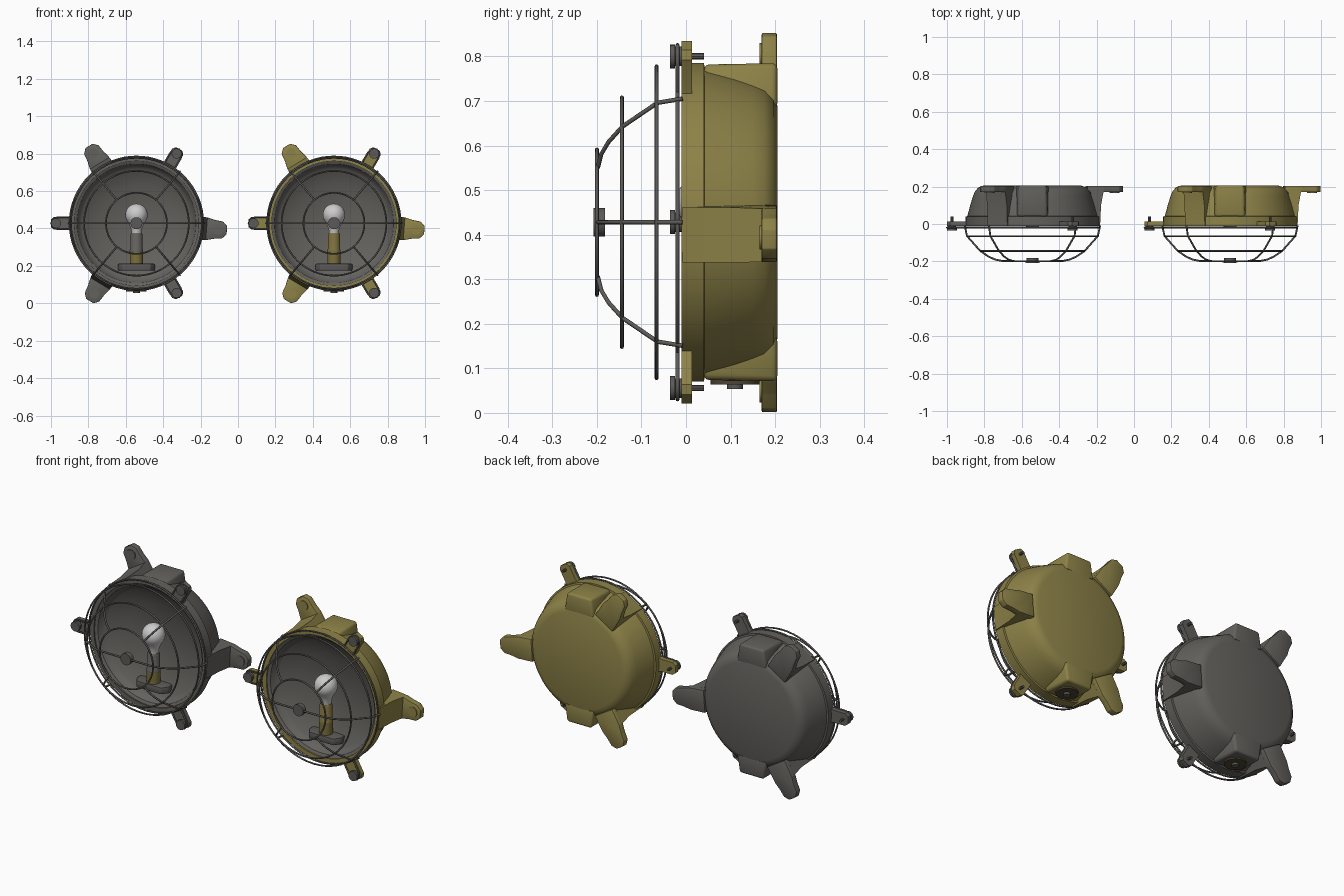
import bpy, bmesh, math
from mathutils import Vector

if "Cube" in bpy.data.objects:
    bpy.data.objects.remove(bpy.data.objects["Cube"])

CZ = 0.428


def mat(name, col):
    m = bpy.data.materials.new(name)
    m.diffuse_color = (*col, 1)
    m.use_nodes = True
    m.node_tree.nodes["Principled BSDF"].inputs["Base Color"].default_value = m.diffuse_color
    return m


GREY = mat("grey_paint", (0.125, 0.12, 0.11))
YELLOW = mat("yellow_paint", (0.27, 0.225, 0.065))
STEEL = mat("dark_steel", (0.105, 0.102, 0.096))
BRASS = mat("brass", (0.2, 0.16, 0.045))
GLASS = mat("bulb_glass", (0.6, 0.6, 0.6))
RUBBER = mat("dark_gland", (0.075, 0.06, 0.035))


def finish(name, mesh, material, angle=35):
    mesh.materials.clear()
    mesh.materials.append(material)
    for p in mesh.polygons:
        p.use_smooth = True
        p.material_index = 0
    mesh.set_sharp_from_angle(angle=math.radians(angle))
    ob = bpy.data.objects.new(name, mesh)
    bpy.context.collection.objects.link(ob)
    return ob


def from_bm(name, bm, material, angle=35):
    bmesh.ops.remove_doubles(bm, verts=bm.verts, dist=1e-5)
    bmesh.ops.recalc_face_normals(bm, faces=bm.faces)
    me = bpy.data.meshes.new(name)
    bm.to_mesh(me)
    bm.free()
    return finish(name, me, material, angle)


def lathe(name, profile, centre, material, axis="Y", n=32, angle=35):
    """Revolve (radius, height) points round an axis through centre."""
    bm = bmesh.new()
    c = Vector(centre)
    rings = []
    for r, h in profile:
        ring = []
        for i in range(n):
            a = 2 * math.pi * i / n
            u, v = r * math.cos(a), r * math.sin(a)
            ring.append(bm.verts.new(c + Vector((u, h, v) if axis == "Y" else (u, v, h))))
        rings.append(ring)
    for p, q in zip(rings, rings[1:]):
        for i in range(n):
            j = (i + 1) % n
            bm.faces.new((p[i], p[j], q[j], q[i]))
    return from_bm(name, bm, material, angle)


def disc(name, centre, r, h0, h1, material, axis="Y", n=16):
    return lathe(name, [(0, h0), (r, h0), (r, h1), (0, h1)], centre, material, axis, n)


def polar(cx, deg, r, t=0, y=0):
    a = math.radians(deg)
    return Vector((cx + r * math.cos(a) - t * math.sin(a), y,
                   CZ + r * math.sin(a) + t * math.cos(a)))


def solid(name, side_a, side_b, material, bevel=0, seg=2):
    """Join two matching outlines into a closed solid."""
    bm = bmesh.new()
    a = [bm.verts.new(p) for p in side_a]
    b = [bm.verts.new(p) for p in side_b]
    bm.faces.new(a)
    bm.faces.new(b[::-1])
    for i in range(len(a)):
        j = (i + 1) % len(a)
        bm.faces.new((a[i], b[i], b[j], a[j]))
    bmesh.ops.recalc_face_normals(bm, faces=bm.faces)
    if bevel:
        bmesh.ops.bevel(bm, geom=bm.edges[:], offset=bevel, segments=seg,
                        profile=0.5, affect="EDGES")
    return from_bm(name, bm, material)


def plate(name, cx, deg, half, y0, y1, material, bevel=0):
    """Flat radial plate; half outline of (r, t) mirrored about its middle."""
    pts = half + [(r, -t) for r, t in reversed(half)]
    return solid(name, [polar(cx, deg, r, t, y0) for r, t in pts],
                 [polar(cx, deg, r, t, y1) for r, t in pts], material, bevel)


def web(name, cx, deg, prof, material, bevel=0, seg=2):
    """Radial block from side profile points (r, y, half width)."""
    return solid(name, [polar(cx, deg, r, w, y) for r, y, w in prof],
                 [polar(cx, deg, r, -w, y) for r, y, w in prof], material, bevel, seg)


def wires(name, paths, radius, material):
    cu = bpy.data.curves.new(name, "CURVE")
    cu.dimensions = "3D"
    cu.bevel_depth = radius
    cu.bevel_resolution = 2
    cu.use_fill_caps = True
    for pts, cyc in paths:
        s = cu.splines.new("POLY")
        s.points.add(len(pts) - 1)
        for sp, p in zip(s.points, pts):
            sp.co = (*p, 1)
        s.use_cyclic_u = cyc
    tmp = bpy.data.objects.new(name + "_path", cu)
    bpy.context.collection.objects.link(tmp)
    dg = bpy.context.evaluated_depsgraph_get()
    me = bpy.data.meshes.new_from_object(tmp.evaluated_get(dg))
    bpy.data.objects.remove(tmp)
    return finish(name, me, material, 60)


def lamp(tag, cx, paint, holder):
    c = (cx, 0, CZ)
    # housing and shallow inner reflector
    lathe(tag + "housing", [(0.333, 0.0), (0.333, -0.01), (0.357, -0.01), (0.357, 0.04),
          (0.348, 0.042), (0.342, 0.065), (0.330, 0.11), (0.317, 0.15), (0.307, 0.176),
          (0.288, 0.196), (0.262, 0.205), (0, 0.205)], c, paint, n=72)
    lathe(tag + "reflector", [(0.334, -0.003), (0.318, 0.005), (0.306, 0.028), (0.29, 0.042),
          (0.2, 0.074), (0.1, 0.098), (0, 0.106)], c, GREY, n=72)

    # conduit bosses at top and bottom
    for nm, deg in (("top", 90), ("bottom", 270)):
        web(f"{tag}{nm}_boss", cx, deg, [(0.325, 0.04, 0.088), (0.354, 0.04, 0.076),
            (0.357, 0.205, 0.074), (0.255, 0.205, 0.09)], paint, 0.012, 3)
    g = (cx, 0.11, CZ)
    disc(tag + "gland_plate", g, 0.055, -0.364, -0.352, RUBBER, "Z", 24)
    disc(tag + "gland_nut", g, 0.018, -0.374, -0.36, STEEL, "Z", 12)

    # mounting legs with feet reaching back
    for i, deg in enumerate((-4.5, 121.5, 239)):
        web(f"{tag}leg_arm_{i}", cx, deg, [(0.34, -0.008, 0.062), (0.358, -0.008, 0.062),
            (0.363, 0.1, 0.062), (0.378, 0.18, 0.06), (0.305, 0.18, 0.062)], paint)
        plate(f"{tag}leg_foot_{i}", cx, deg, [(0.29, 0.062), (0.38, 0.06), (0.42, 0.05),
              (0.462, 0.045), (0.485, 0.022)], 0.17, 0.204, paint, 0.003)
        disc(f"{tag}foot_bolt_{i}", polar(cx, deg, 0.44), 0.027, 0.165, 0.175, paint)

    # small cage lugs with bolts
    lug_half = [(0.335, 0.04), (0.375, 0.034), (0.44, 0.034), (0.458, 0.02)]
    for i, deg in enumerate((60, 180, 300)):
        plate(f"{tag}cage_lug_{i}", cx, deg, lug_half, -0.01, 0.014, paint)
        p = polar(cx, deg, 0.43)
        disc(f"{tag}cage_bolt_{i}", p, 0.027, -0.036, -0.025, STEEL)
        disc(f"{tag}cage_washer_{i}", p, 0.022, -0.026, -0.009, STEEL)
        disc(f"{tag}bolt_shank_{i}", p, 0.007, -0.02, 0.04, STEEL, n=8)

    # wire guard: rings, ears round the bolts and ribs
    def ring(r, y):
        return ([polar(cx, 360 * k / 64, r, 0, y) for k in range(64)], True)
    paths = [ring(0.357, -0.019), ring(0.35, -0.066), ring(0.28, -0.144), ring(0.163, -0.2)]
    for deg in (60, 180, 300):
        ear = [(0.357, -0.032), (0.42, -0.032), (0.445, -0.025), (0.457, 0),
               (0.445, 0.025), (0.42, 0.032), (0.357, 0.032)]
        paths.append(([polar(cx, deg, r, t, -0.019) for r, t in ear], False))
    wires(tag + "guard_rings", paths, 0.0045, STEEL)
    rib = [(0.362, -0.008), (0.35, -0.064), (0.28, -0.143), (0.235, -0.174),
           (0.2, -0.19), (0.16, -0.198)]
    ribs = [([polar(cx, d, r, 0, y) for r, y in rib], False) for d in (50, 130, 230, 310)]
    half = rib + [(0.0, -0.2)]
    ribs += [([polar(cx, d, r, 0, y) for r, y in half], False) for d in (0, 180)]
    wires(tag + "guard_ribs", ribs, 0.005, STEEL)
    disc(tag + "guard_hub", c, 0.032, -0.208, -0.182, STEEL)

    # bulb, socket and socket bracket
    s = (cx, 0.037, 0)
    bulb = [(0.026, 0.37), (0.028, 0.395), (0.04, 0.425)]
    bulb += [(0.06 * math.cos(math.radians(a)), 0.473 + 0.06 * math.sin(math.radians(a)))
             for a in range(-30, 91, 15)]
    lathe(tag + "bulb", bulb, s, GLASS, "Z", 24, 60)
    lathe(tag + "socket_upper", [(0.036, 0.275), (0.036, 0.285), (0.033, 0.29),
          (0.033, 0.365), (0.028, 0.376), (0, 0.376)], s, holder, "Z", 24)
    disc(tag + "socket_lower", s, 0.035, 0.19, 0.28, BRASS, "Z", 24)
    out = [(-0.098, 0.03), (-0.075, -0.005), (0.075, -0.005), (0.098, 0.03),
           (0.098, 0.1), (-0.098, 0.1)]
    solid(tag + "socket_bracket", [(cx + x, y, 0.175) for x, y in out],
          [(cx + x, y, 0.212) for x, y in out], STEEL, 0.005)


lamp("grey_lamp_", -0.543, GREY, GREY)
lamp("yellow_lamp_", 0.513, YELLOW, BRASS)
